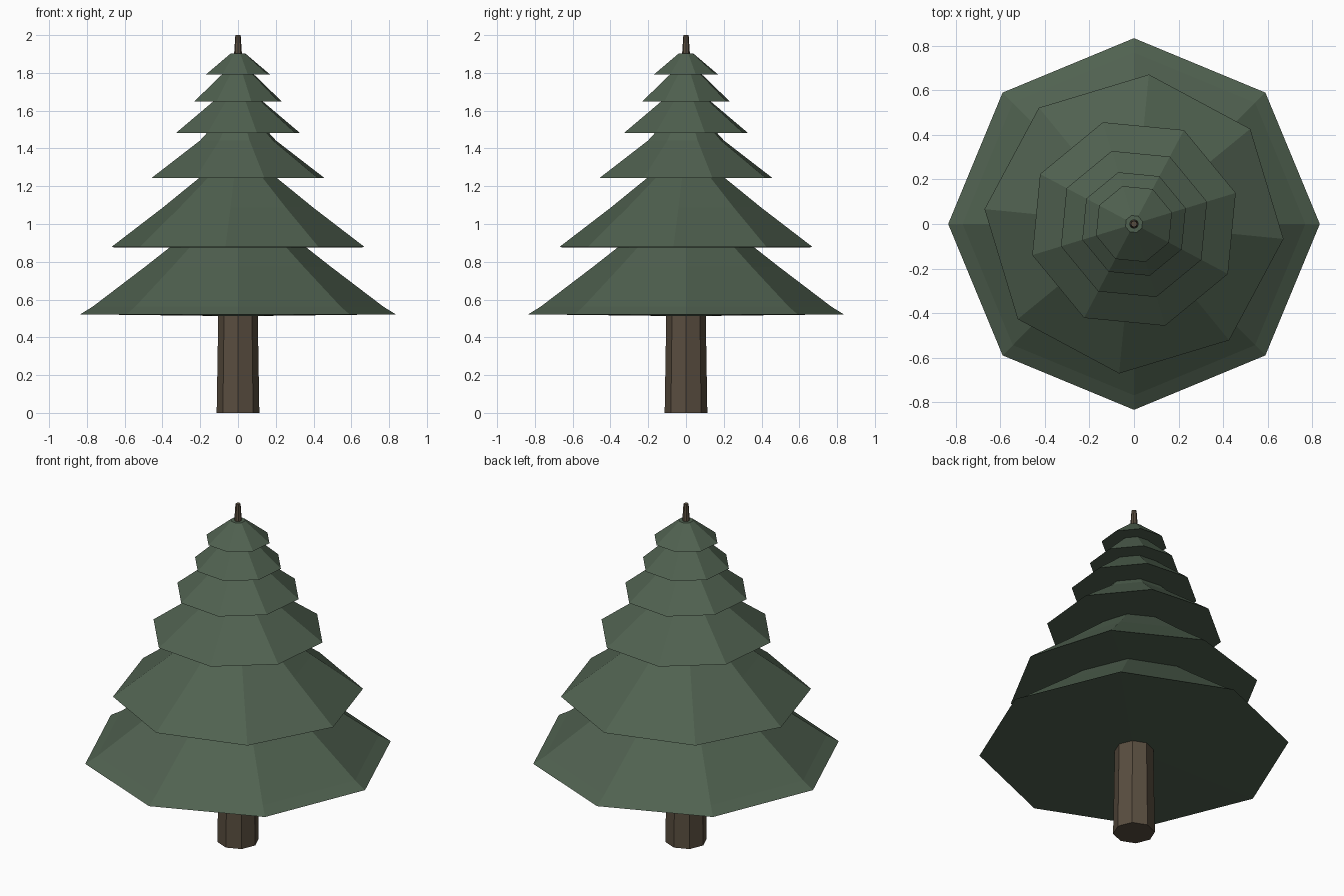
import bpy, bmesh
from math import cos, sin, radians, tau

if "Cube" in bpy.data.objects:
    bpy.data.objects.remove(bpy.data.objects["Cube"])

SIDES = 8


def material(name, rgb):
    m = bpy.data.materials.new(name)
    m.diffuse_color = (*rgb, 1)
    m.use_nodes = True
    m.node_tree.nodes["Principled BSDF"].inputs["Base Color"].default_value = m.diffuse_color
    return m


def lathe(name, profile, turn, mat, dip=0.0):
    """Closed eight-sided solid from (radius, z) rings, bottom to top."""
    bm = bmesh.new()
    rings = [[bm.verts.new((r * cos(radians(turn) + tau * i / SIDES),
                            r * sin(radians(turn) + tau * i / SIDES), z))
              for i in range(SIDES)] for r, z in profile]
    for low, high in zip(rings, rings[1:]):
        for i in range(SIDES):
            j = (i + 1) % SIDES
            bm.faces.new((low[i], low[j], high[j], high[i]))
    bm.faces.new(rings[-1])
    # underside fan, centre slightly lowered
    centre = bm.verts.new((0, 0, profile[0][1] - dip))
    for i in range(SIDES):
        bm.faces.new((centre, rings[0][(i + 1) % SIDES], rings[0][i]))
    bmesh.ops.recalc_face_normals(bm, faces=bm.faces)
    mesh = bpy.data.meshes.new(name)
    bm.to_mesh(mesh)
    bm.free()
    mesh.materials.append(mat)
    obj = bpy.data.objects.new(name, mesh)
    bpy.context.collection.objects.link(obj)
    return obj


green = material("needles", (0.08, 0.12, 0.08))
brown = material("bark", (0.10, 0.075, 0.05))

# trunk, tapering up to the bare tip
lathe("trunk", [(0.113, 0), (0.104, 0.55), (0.07, 1.2), (0.022, 1.88), (0.014, 2.0)], 0, brown)

# branch tiers, bottom to top: rotation, underside dip, profile
tiers = [
    (0, 0.01, [(0.835, 0.522), (0.77, 0.562), (0.49, 0.775), (0.36, 0.877), (0.2, 1.02)]),
    (-5.7, 0.005, [(0.675, 0.877), (0.40, 1.087), (0.205, 1.245), (0.12, 1.33)]),
    (17, 0, [(0.478, 1.244), (0.21, 1.442), (0.17, 1.484), (0.10, 1.56)]),
    (17, 0, [(0.343, 1.482), (0.138, 1.648), (0.08, 1.71)]),
    (17, 0, [(0.243, 1.648), (0.09, 1.79), (0.05, 1.83)]),
    (17, 0, [(0.178, 1.791), (0.04, 1.903)]),
]
for n, (turn, dip, profile) in enumerate(tiers, 1):
    lathe(f"branch_tier_{n}", profile, turn, green, dip)
